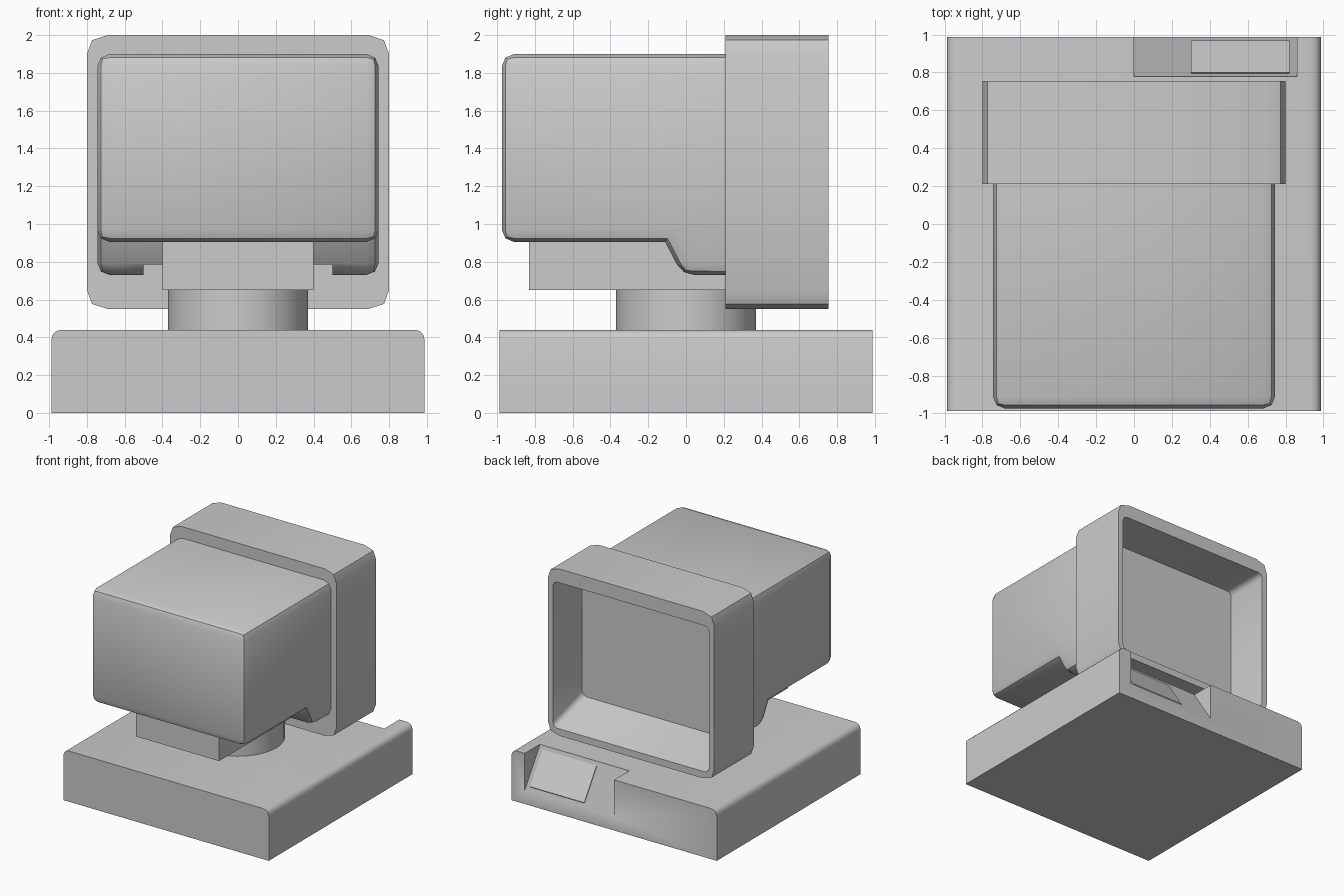
import bpy, bmesh, math

if "Cube" in bpy.data.objects:
    bpy.data.objects.remove(bpy.data.objects["Cube"])


def extrude(name, pts, lo, hi, axis, bevel=0.0, keep=None, segments=2):
    """Extrude a closed profile along x (pts are y,z) or y (pts are x,z)."""
    bm = bmesh.new()
    place = (lambda a, b, t: (t, a, b)) if axis == 'x' else (lambda a, b, t: (a, t, b))
    ends = [[bm.verts.new(place(a, b, t)) for a, b in pts] for t in (lo, hi)]
    n = len(pts)
    bm.faces.new(ends[0])
    bm.faces.new(ends[1][::-1])
    for i in range(n):
        j = (i + 1) % n
        bm.faces.new((ends[0][i], ends[1][i], ends[1][j], ends[0][j]))
    bmesh.ops.recalc_face_normals(bm, faces=bm.faces)
    if bevel:
        edges = [e for e in bm.edges if keep(e)]
        bmesh.ops.bevel(bm, geom=edges, offset=bevel, segments=segments,
                        profile=0.5, affect='EDGES', clamp_overlap=True)
    me = bpy.data.meshes.new(name)
    bm.to_mesh(me)
    bm.free()
    ob = bpy.data.objects.new(name, me)
    bpy.context.collection.objects.link(ob)
    return ob


def activate(ob):
    bpy.ops.object.select_all(action='DESELECT')
    ob.select_set(True)
    bpy.context.view_layer.objects.active = ob


def carve(ob, cutter):
    cutter.hide_render = True
    m = ob.modifiers.new("carve", 'BOOLEAN')
    m.operation, m.solver, m.object = 'DIFFERENCE', 'EXACT', cutter
    activate(ob)
    bpy.ops.object.modifier_apply(modifier=m.name)
    bpy.data.objects.remove(cutter)


def smooth(ob, deg=40):
    activate(ob)
    bpy.ops.object.shade_smooth_by_angle(angle=math.radians(deg))


def box_profile(a, b0, b1):
    return [(-a, b0), (a, b0), (a, b1), (-a, b1)]


# Base slab, rounded along its two top side edges
base = extrude("base", box_profile(0.987, 0, 0.44), -0.987, 0.987, 'y', 0.05,
               lambda e: all(v.co.z > 0.4 for v in e.verts)
               and abs(e.verts[0].co.x - e.verts[1].co.x) < 1e-4, 3)
# Sloped notch in the back of the base, with its drive panel
carve(base, extrude("notch_cutter", [(0.78, 0.43), (1.05, 0.022), (1.05, 0.6), (0.78, 0.6)],
                    0, 0.86, 'x'))
smooth(base)
extrude("drive_panel", [(0.79, 0.40), (0.80, 0.412), (0.97, 0.155), (0.96, 0.14)],
        0.30, 0.82, 'x')

# Round swivel and the block it carries
bpy.ops.mesh.primitive_cylinder_add(vertices=32, radius=0.37, depth=0.24, location=(0, 0, 0.54))
swivel = bpy.context.object
swivel.name = "swivel"
smooth(swivel)
extrude("swivel_block", box_profile(0.4, 0.65, 0.92), -0.83, 0.215, 'y')

# Rear housing of the monitor, with lowered feet beside the swivel block
side = [(0.22, 1.9), (-0.975, 1.9), (-0.975, 0.905), (-0.11, 0.905), (-0.02, 0.73), (0.22, 0.73)]
housing = extrude("housing", side, -0.745, 0.745, 'x', 0.065,
                  lambda e: not all(v.co.y > 0.2 for v in e.verts)
                  and not (abs(e.verts[0].co.z - e.verts[1].co.z) < 1e-4
                           and abs(e.verts[0].co.y + 0.11) < 1e-4
                           and abs(e.verts[1].co.y + 0.11) < 1e-4))
carve(housing, extrude("channel_cutter", box_profile(0.5, 0.6, 0.785), -0.3, 0.3, 'y'))
smooth(housing)

# Screen frame with faceted corners, hollowed out to the screen
quarter = [(0.8, 1.9), (0.773, 1.973), (0.69, 2.0)]
top = quarter + [(-x, z) for x, z in quarter[::-1]]
frame = extrude("screen_frame", top + [(x, 2.55 - z) for x, z in top[::-1]], 0.21, 0.755, 'y')
carve(frame, extrude("screen_cutter",
                     [(0.8, 0.597), (0.8, 1.88), (0.355, 1.88), (0.355, 0.73)],
                     -0.75, 0.75, 'x', 0.04,
                     lambda e: abs(e.verts[0].co.y - e.verts[1].co.y) > 0.1))
smooth(frame, 50)
